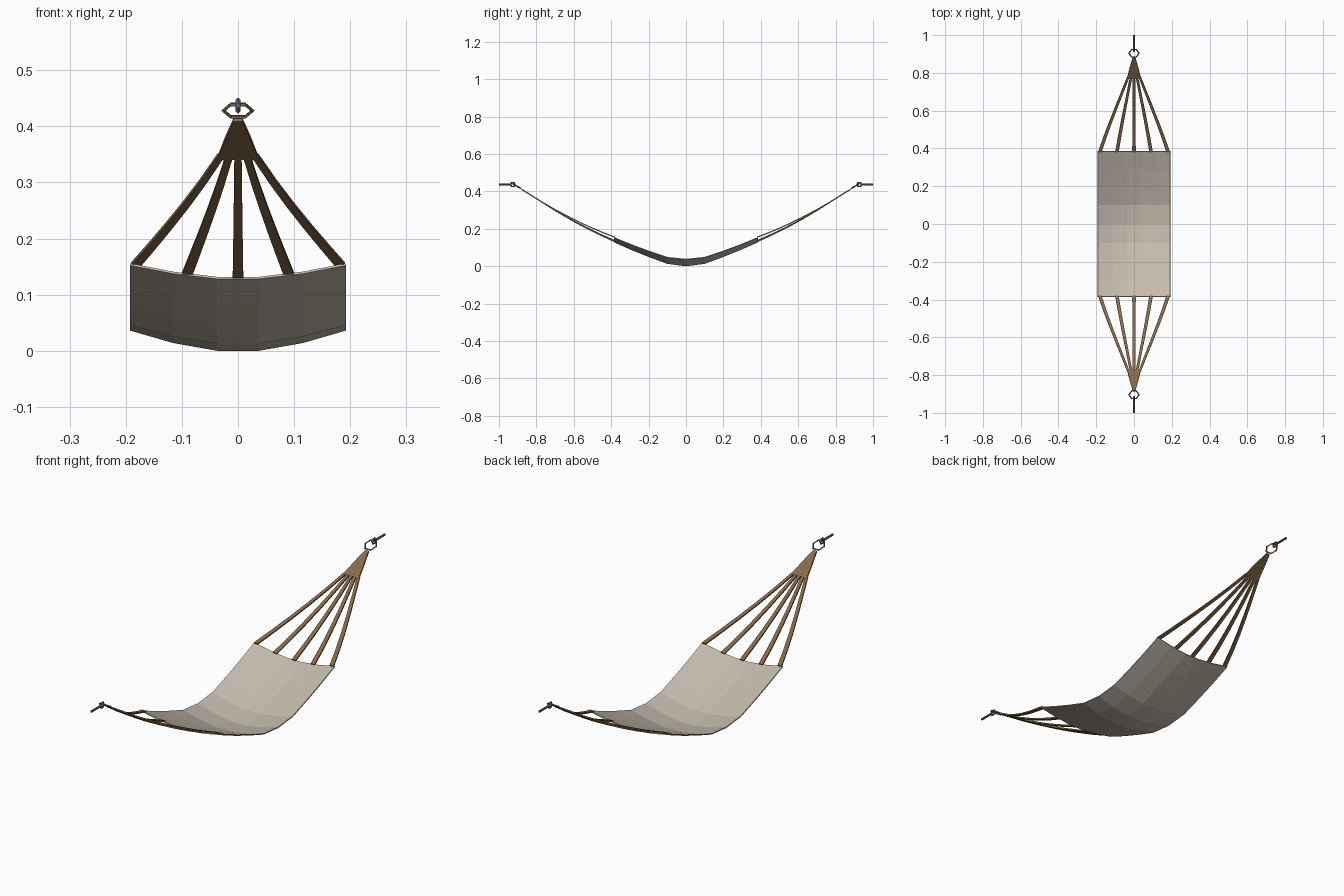
import bpy, math
from mathutils import Vector, Matrix

if "Cube" in bpy.data.objects:
    bpy.data.objects.remove(bpy.data.objects["Cube"])


def mat(name, c):
    m = bpy.data.materials.new(name)
    m.diffuse_color = (*c, 1)
    m.use_nodes = True
    m.node_tree.nodes["Principled BSDF"].inputs["Base Color"].default_value = m.diffuse_color
    return m


CLOTH = mat("cream canvas", (0.56, 0.50, 0.42))
BROWN = mat("brown webbing", (0.24, 0.145, 0.07))
STEEL = mat("dark steel", (0.13, 0.14, 0.16))


def sheet(name, rows, thick, material):
    """Thin solid sheet through rows of points."""
    n = len(rows[0])
    verts = [p for r in rows for p in r]
    faces = [(j * n + i, j * n + i + 1, (j + 1) * n + i + 1, (j + 1) * n + i)
             for j in range(len(rows) - 1) for i in range(n - 1)]
    me = bpy.data.meshes.new(name)
    me.from_pydata(verts, [], faces)
    ob = bpy.data.objects.new(name, me)
    bpy.context.collection.objects.link(ob)
    me.materials.append(material)
    mod = ob.modifiers.new("thickness", 'SOLIDIFY')
    mod.thickness = thick
    mod.offset = 0
    return ob


def ring(name, loc, axes, major, minor, sides, material):
    """Low-poly ring lying in the plane of two axes."""
    bpy.ops.mesh.primitive_torus_add(major_segments=sides, minor_segments=4,
                                     major_radius=major, minor_radius=minor)
    ob = bpy.context.object
    ob.name = name
    u, v = (Vector(a).normalized() for a in axes)
    m = Matrix((u, v, u.cross(v))).transposed().to_4x4()
    ob.matrix_world = Matrix.Translation(loc) @ m
    ob.data.materials.append(material)


# cloth: sagging along y, slightly cupped across x
YS = [0, 0.1, 0.195, 0.29, 0.385]
ZS = [0.002, 0.015, 0.05, 0.088, 0.13]
XS = [-0.192, -0.115, -0.037, 0.037, 0.115, 0.192]
rows = []
for j in range(-4, 5):
    k = abs(j)
    cup = 0.036 - 0.003 * k
    rows.append([(x, math.copysign(YS[k], j), ZS[k] + cup * max(0, (abs(x) - 0.037) / 0.155) ** 1.4)
                 for x in XS])
sheet("canvas_bed", rows, 0.004, CLOTH)

for s, end in ((-1, "front"), (1, "back")):
    # five tapering straps
    for i in range(-2, 3):
        z0 = 0.131 + 0.006 * i * i
        path = []
        for t in (0, 0.2, 0.4, 0.6, 0.8, 1):
            sag = 0.045 * t * (1 - t)
            bow = 1 + 0.12 * t * (1 - t)
            xc = i * (0.0905 * (1 - t) + 0.015 * t) * bow
            w = 0.0095 * (1 - t) + 0.0065 * t
            y, z = 0.38 + 0.4 * t, z0 + (0.349 - z0) * t - sag
            path.append([(xc - w, s * y, z), (xc + w, s * y, z)])
        sheet(f"{end}_strap_{i + 3}", path, 0.006, BROWN)

    # gathered webbing
    sheet(f"{end}_gather", [[(-w, s * y, z), (w, s * y, z)] for y, z, w in
                            ((0.77, 0.343, 0.037), (0.83, 0.381, 0.022), (0.88, 0.412, 0.008))],
          0.007, BROWN)

    # hexagonal ring, tilted along the webbing
    ring(f"{end}_ring", (0, s * 0.904, 0.428), ((1, 0, 0), (0, s, 0.55)), 0.026, 0.004, 6, BROWN)

    # steel eye and rod
    ring(f"{end}_eye", (0, s * 0.926, 0.437), ((0, 1, 0), (0, 0, 1)), 0.012, 0.0045, 6, STEEL)
    bpy.ops.mesh.primitive_cylinder_add(vertices=6, radius=0.005, depth=0.066,
                                        location=(0, s * 0.967, 0.437),
                                        rotation=(math.pi / 2, 0, 0))
    rod = bpy.context.object
    rod.name = f"{end}_hook_rod"
    rod.data.materials.append(STEEL)
